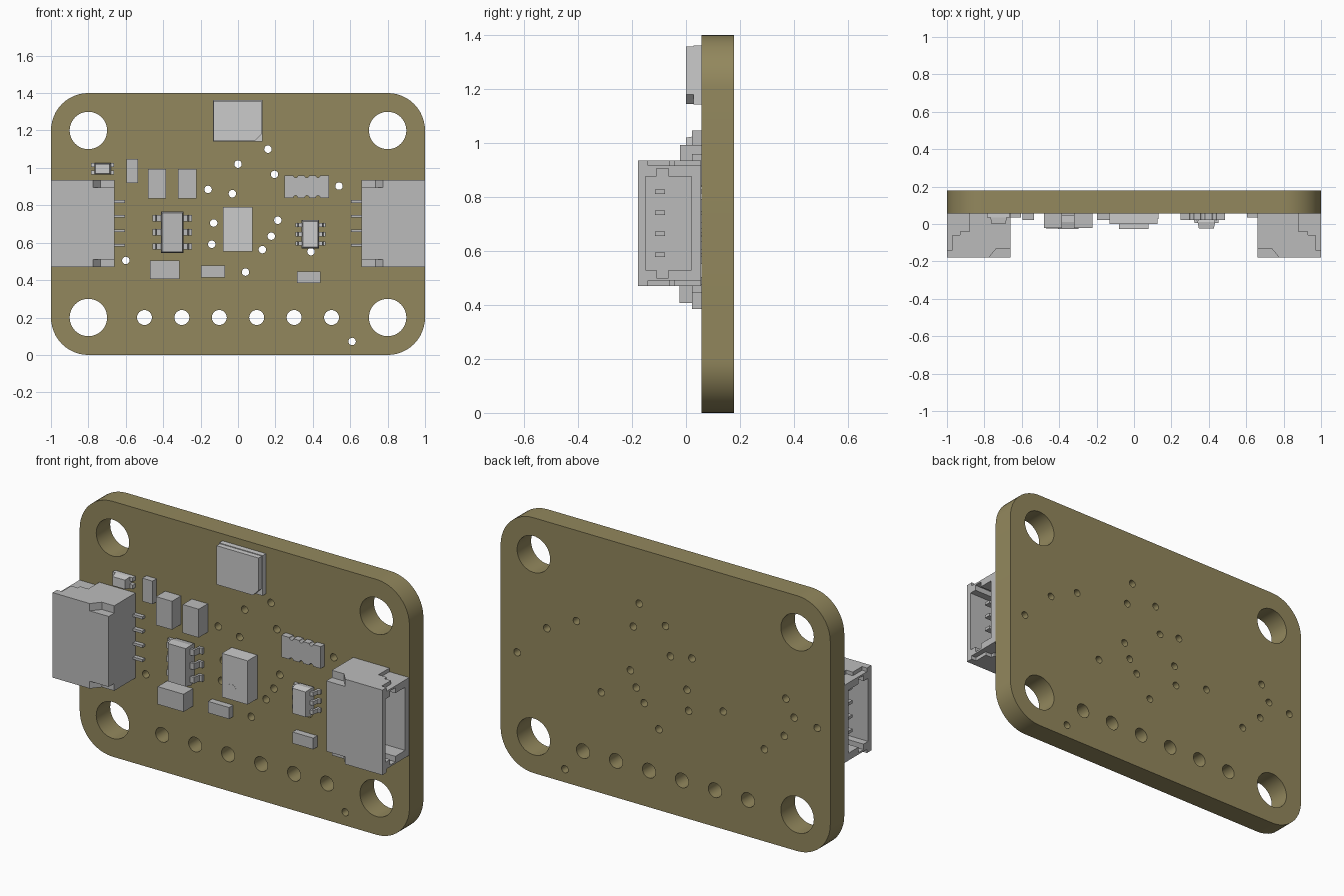
import bpy, bmesh, math
from mathutils import Vector

if "Cube" in bpy.data.objects:
    bpy.data.objects.remove(bpy.data.objects["Cube"])

FRONT, BACK = 0.057, 0.178          # board faces along y


def material(name, rgb):
    m = bpy.data.materials.new(name)
    m.diffuse_color = (*rgb, 1)
    m.use_nodes = True
    m.node_tree.nodes["Principled BSDF"].inputs["Base Color"].default_value = m.diffuse_color
    return m


OLIVE = material("olive_board", (0.29, 0.245, 0.11))
MID = material("mid_grey", (0.5, 0.5, 0.5))


def prism(bm, pts, axis, a, b, sx=1):
    """Extrude a 2D outline along an axis from a to b."""
    def to3(p, t):
        v = {'x': (t, p[0], p[1]), 'y': (p[0], t, p[1]), 'z': (p[0], p[1], t)}[axis]
        return Vector((v[0] * sx, v[1], v[2]))
    lo = [bm.verts.new(to3(p, a)) for p in pts]
    hi = [bm.verts.new(to3(p, b)) for p in pts]
    bm.faces.new(lo)
    bm.faces.new(hi)
    n = len(pts)
    for i in range(n):
        j = (i + 1) % n
        bm.faces.new((lo[i], lo[j], hi[j], hi[i]))


def rect(x0, x1, z0, z1):
    return [(x0, z0), (x1, z0), (x1, z1), (x0, z1)]


def circle(x, z, r, n):
    return [(x + r * math.cos(2 * math.pi * i / n), z + r * math.sin(2 * math.pi * i / n))
            for i in range(n)]


def tapered(bm, x0, x1, z0, z1, yf, yb, inset):
    """Box whose front face is slightly smaller than its back."""
    i = inset
    f = [bm.verts.new((x, yf, z)) for x, z in rect(x0 + i, x1 - i, z0 + i, z1 - i)]
    b = [bm.verts.new((x, yb, z)) for x, z in rect(x0, x1, z0, z1)]
    bm.faces.new(f)
    bm.faces.new(b)
    for k in range(4):
        m = (k + 1) % 4
        bm.faces.new((f[k], f[m], b[m], b[k]))


def finish(bm, name, mat=None):
    bmesh.ops.recalc_face_normals(bm, faces=bm.faces[:])
    me = bpy.data.meshes.new(name)
    bm.to_mesh(me)
    bm.free()
    ob = bpy.data.objects.new(name, me)
    bpy.context.collection.objects.link(ob)
    if mat:
        me.materials.append(mat)
    return ob


def activate(ob):
    bpy.ops.object.select_all(action='DESELECT')
    ob.select_set(True)
    bpy.context.view_layer.objects.active = ob


# Board: rounded outline with mounting, header and via holes
outline = []
for cx, cz, start in ((0.8, 1.2, 0), (-0.8, 1.2, 90), (-0.8, 0.2, 180), (0.8, 0.2, 270)):
    for k in range(13):
        t = math.radians(start + 7.5 * k)
        outline.append((cx + 0.2 * math.cos(t), cz + 0.2 * math.sin(t)))
loops = [outline]
loops += [circle(x, z, 0.1, 48) for x in (-0.8, 0.8) for z in (0.2, 1.2)]
loops += [circle(-0.5 + 0.2 * k, 0.2, 0.04, 32) for k in range(6)]
vias = [(0, 1.02), (0.16, 1.1), (0.195, 0.965), (0.54, 0.903), (-0.16, 0.885), (-0.03, 0.862),
        (-0.13, 0.705), (-0.14, 0.592), (0.213, 0.72), (0.178, 0.635), (0.13, 0.563),
        (0.39, 0.552), (0.04, 0.443), (-0.6, 0.505), (0.61, 0.072), (0.72, 0.815),
        (0.9, 0.635), (-0.35, 0.645), (-0.73, 0.817), (-0.78, 0.726), (-0.92, 0.707),
        (-0.72, 0.61)]
loops += [circle(x, z, 0.02, 20) for x, z in vias]

cu = bpy.data.curves.new("board", 'CURVE')
cu.dimensions = '2D'
cu.fill_mode = 'BOTH'
cu.extrude = (BACK - FRONT) / 2
for pts in loops:
    sp = cu.splines.new('POLY')
    sp.points.add(len(pts) - 1)
    for p, (x, z) in zip(sp.points, pts):
        p.co = (x, z, 0, 1)
    sp.use_cyclic_u = True
board = bpy.data.objects.new("board", cu)
bpy.context.collection.objects.link(board)
board.rotation_euler = (math.pi / 2, 0, 0)
board.location.y = (FRONT + BACK) / 2
activate(board)
bpy.ops.object.convert(target='MESH')
board = bpy.context.object
bm = bmesh.new()
bm.from_mesh(board.data)
bmesh.ops.remove_doubles(bm, verts=bm.verts[:], dist=1e-5)
bmesh.ops.recalc_face_normals(bm, faces=bm.faces[:])
bm.to_mesh(board.data)
bm.free()
board.data.materials.clear()
board.data.materials.append(OLIVE)
activate(board)
bpy.ops.object.shade_smooth_by_angle(angle=math.radians(30))

# Side connectors: housing with keyed socket, corner notches and stepped recesses
MZ = 0.703
for side, s in (("left", -1), ("right", 1)):
    bm = bmesh.new()
    prism(bm, rect(-0.178, 0.055, 0.47, 0.936), 'x', 0.66, 1.0, s)
    body = finish(bm, side + "_connector_housing", MID)
    bm = bmesh.new()
    half = [(-0.15, 0.173), (-0.11, 0.173), (-0.11, 0.203), (-0.065, 0.203),
            (-0.065, 0.173), (0.02, 0.173)]
    socket = [(y, MZ + h) for y, h in half] + [(y, MZ - h) for y, h in reversed(half)]
    prism(bm, socket, 'x', 0.73, 1.1, s)
    notch = [(0.6, -0.25), (0.775, -0.25), (0.775, -0.178), (0.735, -0.13), (0.6, -0.13)]
    step = [(1.1, -0.14), (0.97, -0.14), (0.97, -0.06), (0.93, -0.06), (0.93, -0.04),
            (0.88, -0.04), (0.88, 0.1), (1.1, 0.1)]
    for d in (1, -1):
        prism(bm, notch, 'z', MZ + d * 0.193, MZ + d * 0.3, s)
        prism(bm, step, 'z', MZ + d * 0.213, MZ + d * 0.3, s)
    cutter = finish(bm, "cutter")
    cutter.hide_render = True
    mod = body.modifiers.new("cut", 'BOOLEAN')
    mod.operation = 'DIFFERENCE'
    mod.solver = 'EXACT'
    mod.object = cutter
    activate(body)
    bpy.ops.object.modifier_apply(modifier="cut")
    bpy.data.objects.remove(cutter)
    # Contact pins inside the socket and solder tails on the board
    bm = bmesh.new()
    for k in range(4):
        z = 0.586 + 0.078 * k
        prism(bm, rect(0.72, 0.93, -0.115, -0.078), 'z', z - 0.008, z + 0.008, s)
        prism(bm, rect(0.605, 0.67, 0.035, FRONT), 'z', z - 0.007, z + 0.007, s)
    finish(bm, side + "_connector_pins", MID)

# Plain block components: x0, x1, z0, z1, front y
blocks = {
    "capacitor_upper_left": (-0.482, -0.385, 0.837, 0.993, -0.022),
    "capacitor_upper_right": (-0.32, -0.223, 0.837, 0.993, -0.022),
    "capacitor_lower": (-0.47, -0.313, 0.407, 0.504, -0.025),
    "resistor_centre": (-0.197, -0.07, 0.415, 0.478, 0.022),
    "resistor_right": (0.315, 0.441, 0.385, 0.447, 0.022),
    "resistor_upper": (-0.596, -0.534, 0.92, 1.047, 0.022),
}
for name, (x0, x1, z0, z1, yf) in blocks.items():
    bm = bmesh.new()
    prism(bm, rect(x0, x1, z0, z1), 'y', yf, FRONT)
    finish(bm, name, MID)

# Resistor array with scalloped long edges
edge = [(0.248, 0.06)]
for k in range(3):
    c = 0.308 + 0.06 * k
    edge += [(c + 0.012 * math.cos(a), 0.06 - 0.012 * math.sin(a))
             for a in (math.pi * (1 - i / 6) for i in range(7))]
edge.append((0.486, 0.06))
bm = bmesh.new()
prism(bm, [(x, 0.9 + h) for x, h in edge] + [(x, 0.9 - h) for x, h in reversed(edge)],
      'y', 0.022, FRONT)
finish(bm, "resistor_array", MID)


# Gull-wing chips: tapered body and three leads per side
def chip(name, cx, cz, w, h, yf, reach, pitch, lead, mat):
    bm = bmesh.new()
    ym = (yf + 0.047) / 2
    tapered(bm, cx - w / 2, cx + w / 2, cz - h / 2, cz + h / 2, yf, ym, 0.007)
    tapered(bm, cx - w / 2, cx + w / 2, cz - h / 2, cz + h / 2, 0.047, ym, 0.007)
    finish(bm, name + "_body", mat)
    bm = bmesh.new()
    a, b, m = w / 2 - 0.005, w / 2 + reach, w / 2 + reach * 0.5
    prof = [(a, ym - 0.006), (m, ym - 0.006), (m + 0.006, 0.042), (b, 0.042),
            (b, FRONT), (m - 0.006, FRONT), (m - 0.01, ym + 0.008), (a, ym + 0.008)]
    for d in (-1, 1):
        for k in (-1, 0, 1):
            z = cz + k * pitch
            prism(bm, [(cx + d * x, y) for x, y in prof], 'z', z - lead / 2, z + lead / 2)
    finish(bm, name + "_leads", mat)


chip("regulator_chip", -0.352, 0.655, 0.122, 0.222, -0.028, 0.044, 0.075, 0.034, MID)
chip("shifter_chip", 0.387, 0.645, 0.094, 0.152, -0.025, 0.033, 0.05, 0.022, None)

# Central sensor with a round pin-one mark
bm = bmesh.new()
prism(bm, rect(-0.079, 0.077, 0.552, 0.792), 'y', -0.027, FRONT)
finish(bm, "sensor_body")
bm = bmesh.new()
prism(bm, circle(-0.02, 0.61, 0.028, 24), 'y', -0.028, -0.02)
finish(bm, "sensor_mark")

# Top module: base plate and cover with a cut corner
bm = bmesh.new()
prism(bm, rect(-0.134, 0.13, 1.142, 1.362), 'y', 0.028, FRONT)
finish(bm, "module_base")
bm = bmesh.new()
prism(bm, [(-0.13, 1.145), (0.09, 1.145), (0.125, 1.18), (0.125, 1.358), (-0.13, 1.358)],
      'y', 0.0, 0.03)
finish(bm, "module_cover")

# Small indicator lamp: base with end contacts and a tapered lens
bm = bmesh.new()
prism(bm, rect(-0.765, -0.682, 0.964, 1.026), 'y', 0.036, FRONT)
for x in (-0.786, -0.685):
    prism(bm, rect(x, x + 0.022, 0.964, 0.986), 'y', 0.034, FRONT)
    prism(bm, rect(x, x + 0.022, 1.004, 1.026), 'y', 0.034, FRONT)
finish(bm, "lamp_base")
bm = bmesh.new()
tapered(bm, -0.768, -0.68, 0.964, 1.026, 0.0, 0.036, 0.006)
finish(bm, "lamp_lens")
